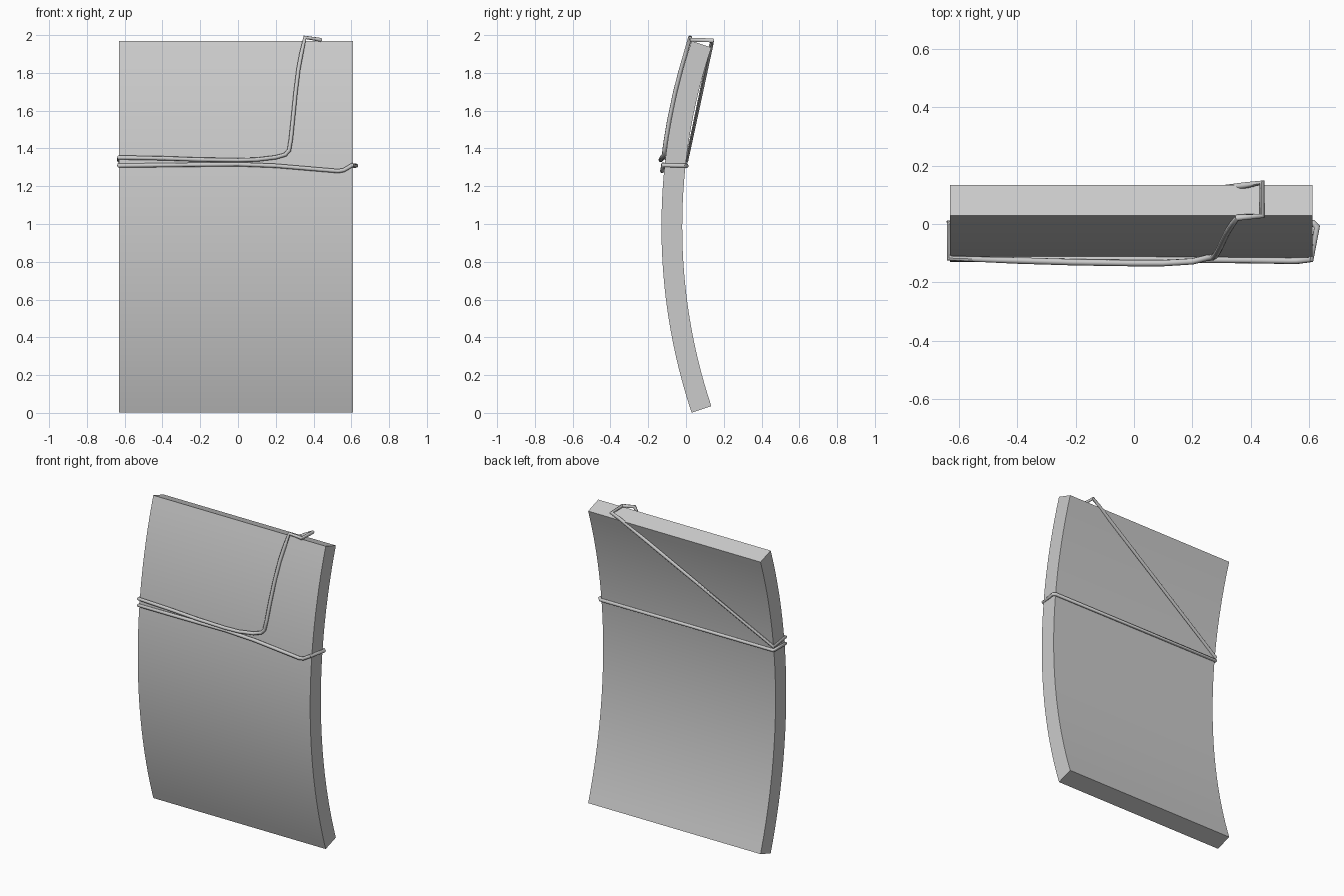
import bpy
import bmesh
from math import sin, cos, sqrt, radians

cube = bpy.data.objects.get("Cube")
if cube:
    bpy.data.objects.remove(cube)


def material(name, rgb):
    mat = bpy.data.materials.new(name)
    mat.use_nodes = True
    mat.diffuse_color = (*rgb, 1)
    mat.node_tree.nodes["Principled BSDF"].inputs["Base Color"].default_value = (*rgb, 1)
    return mat


grey = material("light grey", (0.6, 0.6, 0.6))

# Panel dimensions: a slab bent along a circular arc
R_FRONT, R_BACK, HALF_ANGLE = 3.11, 3.0, 0.322
ARC_Y, ARC_Z = 2.98, 0.985
X_MIN, X_MAX = -0.63, 0.61
WIRE = 0.011


def front_y(z, gap=WIRE):
    return ARC_Y - sqrt(R_FRONT ** 2 - (z - ARC_Z) ** 2) - gap


def activate(obj):
    bpy.ops.object.select_all(action="DESELECT")
    obj.select_set(True)
    bpy.context.view_layer.objects.active = obj


# Curved panel: arc cross-section extruded across the width
def arc(radius, steps=32):
    angles = [HALF_ANGLE * (2 * i / steps - 1) for i in range(steps + 1)]
    return [(X_MIN, ARC_Y - radius * cos(a), ARC_Z + radius * sin(a)) for a in angles]


bm = bmesh.new()
profile = arc(R_FRONT) + arc(R_BACK)[::-1]
face = bm.faces.new([bm.verts.new(p) for p in profile])
result = bmesh.ops.extrude_face_region(bm, geom=[face])
moved = [v for v in result["geom"] if isinstance(v, bmesh.types.BMVert)]
bmesh.ops.translate(bm, verts=moved, vec=(X_MAX - X_MIN, 0, 0))
bmesh.ops.recalc_face_normals(bm, faces=bm.faces)
mesh = bpy.data.meshes.new("curved_panel")
bm.to_mesh(mesh)
bm.free()
panel = bpy.data.objects.new("curved_panel", mesh)
bpy.context.collection.objects.link(panel)
mesh.materials.append(grey)
activate(panel)
bpy.ops.object.shade_smooth_by_angle(angle=radians(30))


# Wire loops: closed round tubes through a few points
def wire_loop(name, points):
    curve = bpy.data.curves.new(name, "CURVE")
    curve.dimensions = "3D"
    curve.bevel_depth = WIRE
    curve.bevel_resolution = 2
    spline = curve.splines.new("POLY")
    spline.points.add(len(points) - 1)
    for point, co in zip(spline.points, points):
        point.co = (*co, 1)
    spline.use_cyclic_u = True
    curve.materials.append(grey)
    obj = bpy.data.objects.new(name, curve)
    bpy.context.collection.objects.link(obj)
    activate(obj)
    bpy.ops.object.convert(target="MESH")
    bpy.ops.object.shade_smooth_by_angle(angle=radians(50))


# Upper loop: across the front, up over the top edge, diagonally down the back
rise = [(0.27, 1.39), (0.28, 1.45), (0.29, 1.55), (0.305, 1.7), (0.32, 1.82), (0.335, 1.9)]
upper = [(-0.632, -0.117, 1.352), (-0.4, -0.125, 1.348), (-0.2, -0.131, 1.341),
         (0, -0.134, 1.338), (0.1, -0.134, 1.341), (0.2, -0.128, 1.353), (0.25, -0.116, 1.367)]
upper += [(x, front_y(z), z) for x, z in rise]
upper += [(0.354, 0.022, 1.988), (0.438, 0.028, 1.975), (0.438, 0.141, 1.972),
          (0.385, 0.133, 1.945), (-0.632, 0.004, 1.335)]
wire_loop("upper_wire_loop", upper)

# Lower loop: around the panel, dipping near the left edge
lower = [(-0.632, -0.117, 1.309), (-0.3, -0.12, 1.313), (0, -0.121, 1.316),
         (0.2, -0.122, 1.308), (0.4, -0.124, 1.291), (0.53, -0.126, 1.28),
         (0.56, -0.126, 1.285), (0.605, -0.122, 1.312), (0.626, -0.01, 1.309),
         (0.612, 0.004, 1.307), (-0.632, 0.004, 1.311)]
wire_loop("lower_wire_loop", lower)
